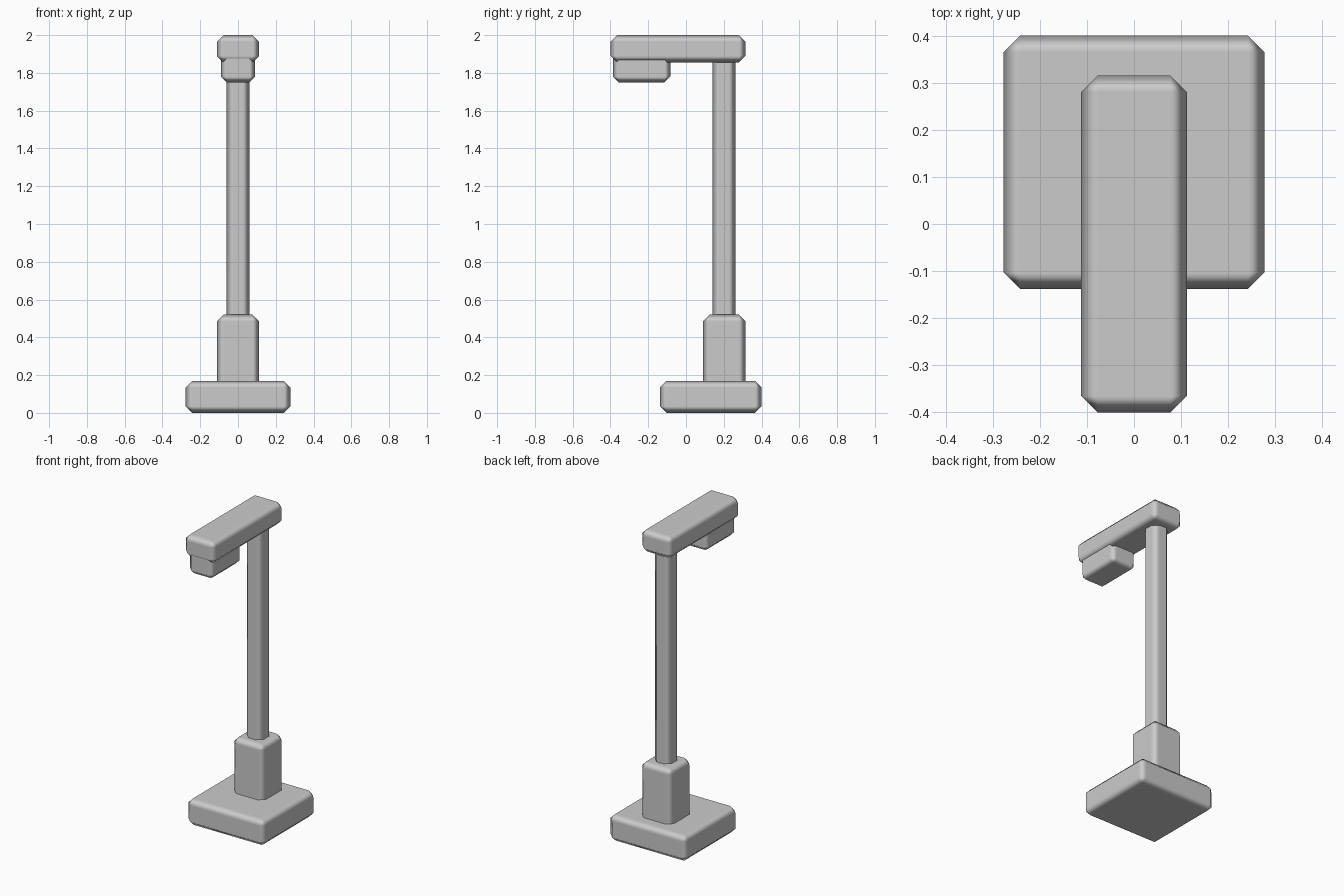
import bpy
from mathutils import Vector

if "Cube" in bpy.data.objects:
    bpy.data.objects.remove(bpy.data.objects["Cube"])


def rounded_block(name, low, high, bevel=0.035):
    """Box between two corners, with a single smooth-shaded chamfer."""
    low, high = Vector(low), Vector(high)
    bpy.ops.mesh.primitive_cube_add(size=1, location=(low + high) / 2)
    ob = bpy.context.object
    ob.name = name
    ob.scale = high - low
    bpy.ops.object.transform_apply(location=False, rotation=False, scale=True)
    bpy.ops.object.shade_smooth()
    mod = ob.modifiers.new("chamfer", 'BEVEL')
    mod.width = bevel
    mod.segments = 1
    mod.limit_method = 'NONE'
    mod.harden_normals = True
    return ob


# Foot slab and thick lower post
rounded_block("base", (-0.277, -0.138, 0), (0.277, 0.40, 0.17))
rounded_block("lower_post", (-0.112, 0.09, 0.12), (0.112, 0.315, 0.52))

# Slim pole, ends buried in post and arm
rounded_block("pole", (-0.06, 0.141, 0.45), (0.06, 0.261, 1.92))

# Overhanging arm with the lamp under its front end
rounded_block("arm", (-0.112, -0.40, 1.855), (0.112, 0.315, 2.0))
rounded_block("lamp", (-0.09, -0.386, 1.75), (0.09, -0.083, 1.91), 0.03)
